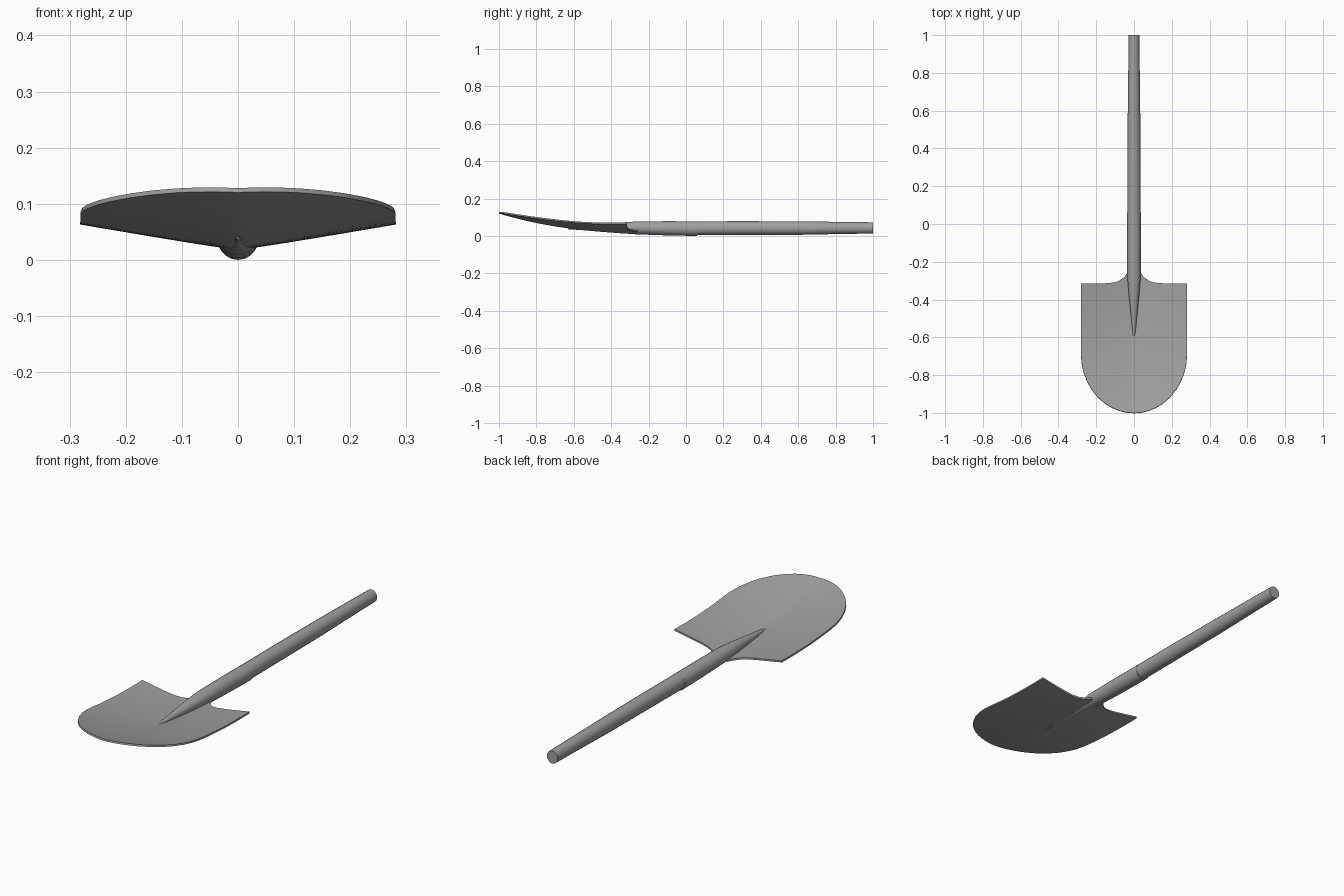
import bpy
import bmesh
import math

cube = bpy.data.objects.get("Cube")
if cube:
    bpy.data.objects.remove(cube)

HALF = 0.28    # half width of the blade
ROWS = 18      # rows along the blade

# Single grey finish
grey = bpy.data.materials.new("grey_metal")
grey.use_nodes = True
colour = (0.35, 0.35, 0.35, 1)
grey.diffuse_color = colour
grey.node_tree.nodes["Principled BSDF"].inputs["Base Color"].default_value = colour


def make_object(name, bm, thickness=0):
    mesh = bpy.data.meshes.new(name)
    bm.to_mesh(mesh)
    bm.free()
    obj = bpy.data.objects.new(name, mesh)
    bpy.context.collection.objects.link(obj)
    mesh.materials.append(grey)
    bpy.ops.object.select_all(action="DESELECT")
    obj.select_set(True)
    bpy.context.view_layer.objects.active = obj
    if thickness:
        solid = obj.modifiers.new("thickness", "SOLIDIFY")
        solid.thickness = thickness
        solid.offset = -1
        bpy.ops.object.modifier_apply(modifier=solid.name)
    bpy.ops.object.shade_smooth_by_angle(angle=math.radians(40))
    return obj


def loft(name, rings, sides=20):
    """Tube along y through rings of (y, centre z, x radius, z radius)."""
    bm = bmesh.new()
    loops = []
    for y, z, rx, rz in rings:
        angles = [math.tau * i / sides for i in range(sides)]
        loops.append([bm.verts.new((rx * math.cos(a), y, z + rz * math.sin(a)))
                      for a in angles])
    for a, b in zip(loops, loops[1:]):
        for i in range(sides):
            j = (i + 1) % sides
            bm.faces.new((a[i], a[j], b[j], b[i]))
    bm.faces.new(loops[0])
    bm.faces.new(loops[-1])
    bmesh.ops.recalc_face_normals(bm, faces=bm.faces)
    return make_object(name, bm)


def tip_edge(x):
    return -0.69 - 0.31 * math.sqrt(max(0, 1 - (x / HALF) ** 2))


def shoulder_edge(x):
    return -0.315 + 0.055 * math.exp(-max(0, x - 0.036) / 0.03)


def blade_height(x, y):
    t = max(0, (-y - 0.25) / 0.75)
    centre = 0.026 + 0.102 * t ** 2.2
    return centre + (0.048 - 0.03 * t) * (x / HALF) ** 1.12


# Dished blade, rounded at the tip and swept up towards it
half = [0.02, 0.036, 0.05, 0.08, 0.11, 0.15, 0.19, 0.225, 0.25, 0.268, 0.277, HALF]
columns = [-x for x in reversed(half)] + [0] + half
bm = bmesh.new()
grid = []
for x in columns:
    ax = abs(x)
    front, back = tip_edge(ax), shoulder_edge(ax)
    ys = [front + (back - front) * r / ROWS for r in range(ROWS + 1)]
    grid.append([bm.verts.new((x, y, blade_height(ax, y))) for y in ys])
for a, b in zip(grid, grid[1:]):
    for r in range(ROWS):
        bm.faces.new((a[r], b[r], b[r + 1], a[r + 1]))
make_object("blade", bm, thickness=0.008)

# Socket that runs out to a point along the blade
loft("socket", [
    (-0.63, 0.039, 0.002, 0.003),
    (-0.54, 0.041, 0.011, 0.011),
    (-0.45, 0.042, 0.020, 0.020),
    (-0.36, 0.043, 0.029, 0.028),
    (-0.27, 0.043, 0.036, 0.034),
    (-0.10, 0.041, 0.037, 0.038),
    (0.06, 0.039, 0.037, 0.039),
])

# Slightly tapered shaft seated in the socket
loft("handle", [
    (0.03, 0.041, 0.0355, 0.037),
    (0.30, 0.042, 0.0350, 0.037),
    (0.60, 0.042, 0.0330, 0.036),
    (0.85, 0.043, 0.0300, 0.032),
    (1.00, 0.043, 0.0280, 0.030),
])
